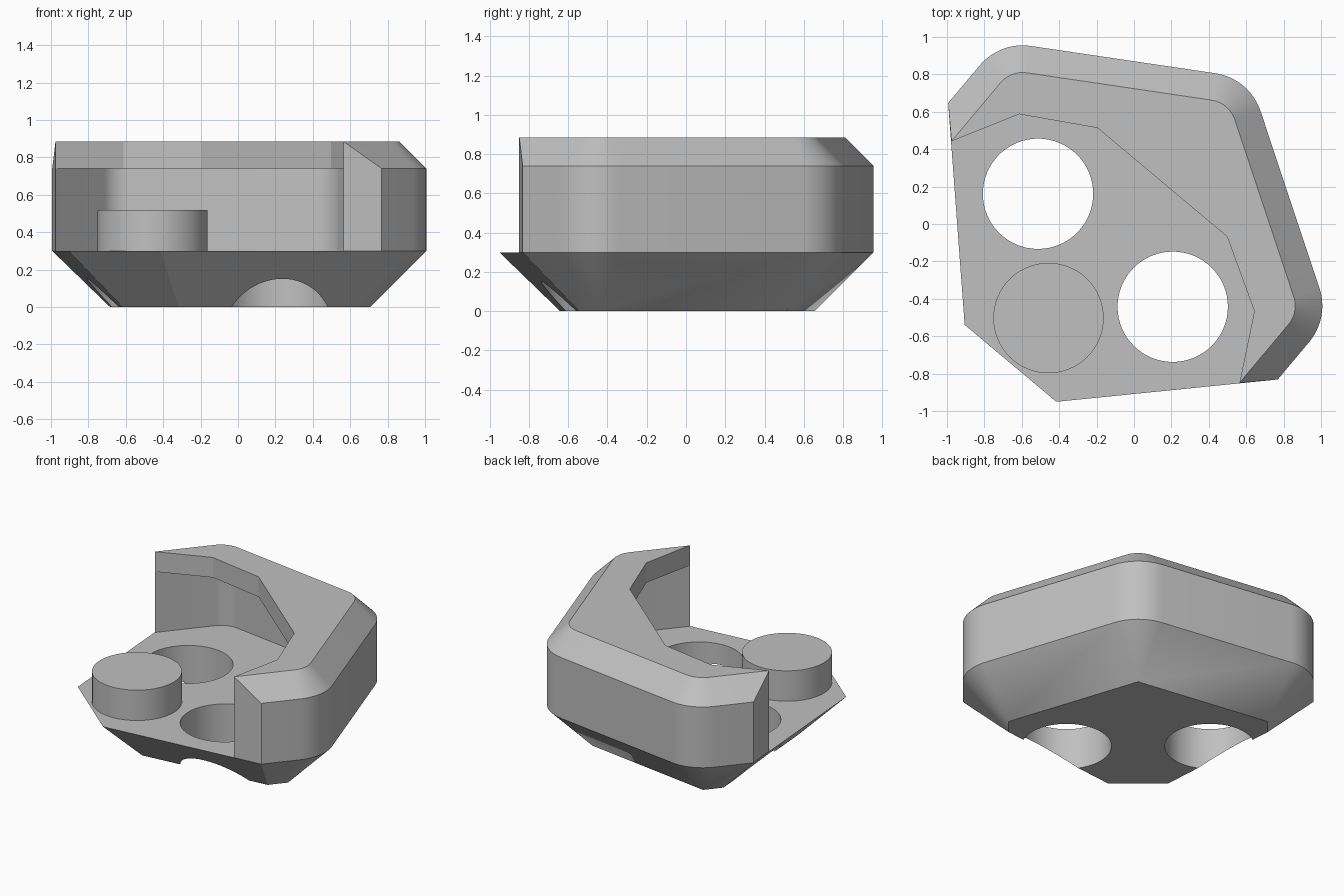
import bpy, bmesh, math

if "Cube" in bpy.data.objects:
    bpy.data.objects.remove(bpy.data.objects["Cube"])

grey = bpy.data.materials.new("light_grey")
grey.diffuse_color = (0.53, 0.53, 0.53, 1)
grey.use_nodes = True
grey.node_tree.nodes["Principled BSDF"].inputs["Base Color"].default_value = grey.diffuse_color

AXIS = math.radians(50)          # heading of the mirror axis
SHIFT = -0.027                   # sideways offset of the mirror axis
HALF, PEAK, SLOPE = 1.15, 0.994, math.atan(0.615)
ROUND, SEGS = 0.3, 12
CHAMFER = 0.145
FLOOR, SHOULDER, TOP = 0.30, 0.74, 0.885


def place(u, v):
    """Turn along-axis / across-axis coordinates into x, y."""
    p = v + SHIFT
    c, s = math.cos(AXIS), math.sin(AXIS)
    return c * u + s * p, s * u - c * p


def arc(u, v, r, a0, a1):
    return [(u + r * math.sin(a0 + (a1 - a0) * i / SEGS),
             v + r * math.cos(a0 + (a1 - a0) * i / SEGS)) for i in range(SEGS + 1)]


def rounded_path(inset):
    """Three rounded corners, running from +v to -v."""
    r = ROUND - inset
    turn = math.pi / 2 - SLOPE
    side_u = PEAK - HALF * math.tan(SLOPE) - ROUND * math.tan(turn / 2)
    peak_u = PEAK - ROUND / math.cos(SLOPE)
    side_v = HALF - ROUND
    return (arc(side_u, side_v, r, 0, turn)
            + arc(peak_u, 0, r, turn, math.pi - turn)
            + arc(side_u, -side_v, r, math.pi - turn, math.pi))


def finish(bm, name):
    bmesh.ops.remove_doubles(bm, verts=bm.verts, dist=0.0005)
    bmesh.ops.recalc_face_normals(bm, faces=bm.faces)
    me = bpy.data.meshes.new(name)
    bm.to_mesh(me)
    bm.free()
    ob = bpy.data.objects.new(name, me)
    bpy.context.collection.objects.link(ob)
    me.materials.append(grey)
    return ob


def smooth(ob):
    bpy.ops.object.select_all(action='DESELECT')
    ob.select_set(True)
    bpy.context.view_layer.objects.active = ob
    bpy.ops.object.shade_smooth_by_angle(angle=math.radians(25))


def ring(bm, pts, z):
    return [bm.verts.new((*place(u, v), z)) for u, v in pts]


def bridge(bm, a, b, closed=False):
    n = len(a)
    for i in range(n if closed else n - 1):
        j = (i + 1) % n
        bm.faces.new((a[i], a[j], b[j], b[i]))


def cylinder(name, u, v, z0, z1, r=0.295):
    x, y = place(u, v)
    bpy.ops.mesh.primitive_cylinder_add(vertices=64, radius=r, depth=z1 - z0,
                                        location=(x, y, (z0 + z1) / 2))
    ob = bpy.context.object
    ob.name = name
    ob.data.materials.append(grey)
    return ob


# Base: outline tapering at 45 degrees down to the underside
def base_outline(inset):
    t = math.tan(math.pi / 8) * inset
    corner, tip = (-0.143 + t, HALF - inset), (-0.995 + inset, 0.32 - t)
    return ([tip, corner] + rounded_path(inset)
            + [(corner[0], -corner[1]), (tip[0], -tip[1])])


bm = bmesh.new()
low, high = ring(bm, base_outline(0.2999), 0), ring(bm, base_outline(0), FLOOR)
bridge(bm, low, high, closed=True)
bm.faces.new(low)
bm.faces.new(high)
base = finish(bm, "base")

# Two round through-holes
for v in (-0.47, 0.47):
    cutter = cylinder("hole_cutter", -0.206, v, -0.2, 0.6)
    cutter.hide_render = True
    mod = base.modifiers.new("hole", 'BOOLEAN')
    mod.operation, mod.solver, mod.object = 'DIFFERENCE', 'EXACT', cutter
    bpy.context.view_layer.objects.active = base
    bpy.ops.object.modifier_apply(modifier=mod.name)
    bpy.data.objects.remove(cutter, do_unlink=True)
smooth(base)


# Wall: thin shell with a chamfered shoulder and an overhanging top lip
def wall_path(inset):
    u, v = -0.143 - inset, HALF - inset
    return [(u, v)] + rounded_path(inset) + [(u, -v)]


bm = bmesh.new()
outer, inner = wall_path(0), wall_path(CHAMFER)
lip_half = [(0.056, 0.82), (0.268, 0.452)]
lip = lip_half + [(u, -v) for u, v in reversed(lip_half)]
shell = [ring(bm, p, z) for p, z in
         ((outer, FLOOR), (outer, SHOULDER), (inner, TOP))]
inside = [ring(bm, inner, z) for z in (SHOULDER, FLOOR)]
lip_top, lip_low = ring(bm, lip, TOP), ring(bm, lip, SHOULDER)
for a, b in ((shell[0], shell[1]), (shell[1], shell[2]),
             (inside[0], inside[1]), (inside[1], shell[0])):
    bridge(bm, a, b)
bridge(bm, [shell[2][0]] + lip_top + [shell[2][-1]],
       [inside[0][0]] + lip_low + [inside[0][-1]])
bm.faces.new(shell[2] + lip_top[::-1])
bm.faces.new(inside[0] + lip_low[::-1])
for end in (0, -1):
    bm.faces.new([r[end] for r in shell + inside])
smooth(finish(bm, "wall"))

# Peg standing on the floor
smooth(cylinder("peg", -0.679, 0, FLOOR - 0.01, 0.52))
